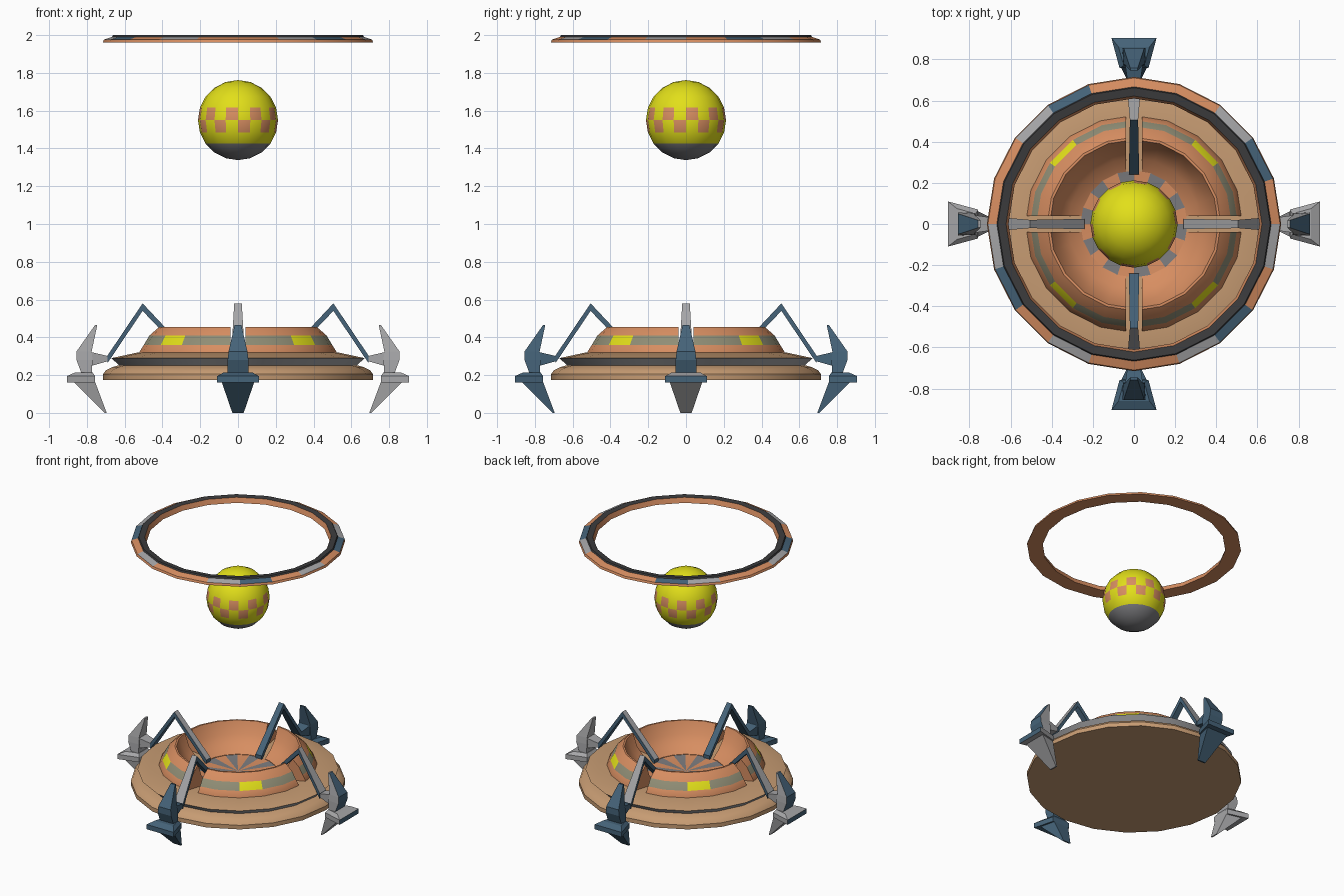
import bpy, bmesh
from math import sin, cos, pi, radians
from mathutils import Matrix, Vector

if "Cube" in bpy.data.objects:
    bpy.data.objects.remove(bpy.data.objects["Cube"])

SEGS = 20
PALETTE = {
    "orange": (0.68, 0.27, 0.12), "tan": (0.57, 0.33, 0.17),
    "yellow": (0.76, 0.74, 0.01), "olive": (0.28, 0.27, 0.18),
    "light_grey": (0.38, 0.38, 0.39), "mid_grey": (0.20, 0.20, 0.21),
    "charcoal": (0.045, 0.045, 0.047), "steel_blue": (0.06, 0.125, 0.19),
}
NAMES = list(PALETTE)
ID = {n: i for i, n in enumerate(NAMES)}
MATS = []
for n, c in PALETTE.items():
    m = bpy.data.materials.new(n)
    m.use_nodes = True
    m.diffuse_color = (*c, 1)
    m.node_tree.nodes["Principled BSDF"].inputs["Base Color"].default_value = (*c, 1)
    MATS.append(m)


def finish(name, bm, smooth=True):
    """Turn a bmesh into a named object carrying the palette."""
    bmesh.ops.recalc_face_normals(bm, faces=bm.faces)
    me = bpy.data.meshes.new(name)
    bm.to_mesh(me)
    bm.free()
    for m in MATS:
        me.materials.append(m)
    ob = bpy.data.objects.new(name, me)
    bpy.context.collection.objects.link(ob)
    if smooth:
        bpy.ops.object.select_all(action="DESELECT")
        ob.select_set(True)
        bpy.context.view_layer.objects.active = ob
        bpy.ops.object.shade_smooth_by_angle(angle=radians(30))
    return ob


def lathe(profile, colour, closed=False):
    """Revolve (radius, z) points; colour(row, segment) names each face's colour."""
    bm = bmesh.new()
    rings = []
    for r, z in profile:
        if r == 0:
            rings.append([bm.verts.new((0, 0, z))] * SEGS)
        else:
            rings.append([bm.verts.new((r * cos(2 * pi * s / SEGS), r * sin(2 * pi * s / SEGS), z))
                          for s in range(SEGS)])
    for row in range(len(rings) if closed else len(rings) - 1):
        a, b = rings[row], rings[(row + 1) % len(rings)]
        for s in range(SEGS):
            t = (s + 1) % SEGS
            corners = list(dict.fromkeys([a[s], a[t], b[t], b[s]]))
            bm.faces.new(corners).material_index = ID[colour(row, s)]
    return bm


def loft(bm, sections, colour):
    """Skin four-cornered sections and cap both ends."""
    rings = [[bm.verts.new(p) for p in sec] for sec in sections]
    faces = [bm.faces.new(rings[0]), bm.faces.new(rings[-1])]
    for a, b in zip(rings, rings[1:]):
        faces += [bm.faces.new((a[i], a[(i + 1) % 4], b[(i + 1) % 4], b[i])) for i in range(4)]
    bmesh.ops.recalc_face_normals(bm, faces=faces)
    for f in faces:
        f.normal_update()
        f.material_index = ID[colour(f)]


# Base: flat-bottomed dish with an undercut grey band and a striped floor
def base_colour(row, s):
    if row == 5:
        return "light_grey"
    if row == 8:
        return "mid_grey" if s % 2 else "orange"
    return "tan"


finish("base", lathe([(0, .175), (.715, .175), (.715, .205), (.70, .225), (.665, .243), (.63, .252),
                      (.67, .29), (.53, .32), (.26, .272), (0, .272)], base_colour))

# Bowl wall: one lathed ring split into four quadrants by slots
WALL = [(.53, .26), (.527, .325), (.505, .36), (.475, .41), (.422, .456),
        (.41, .456), (.375, .37), (.32, .31), (.26, .275), (.26, .26)]


def wall_colour(row, s):
    if row == 2:
        return "yellow" if s % 5 == 2 else "olive"
    return "orange"


for name, sx, sy in (("back_left", 1, 1), ("back_right", -1, 1),
                     ("front_left", 1, -1), ("front_right", -1, -1)):
    bm = lathe(WALL, wall_colour, closed=True)
    for side in (Vector((sx, 0, 0)), Vector((0, sy, 0))):
        cut = bmesh.ops.bisect_plane(bm, geom=bm.verts[:] + bm.edges[:] + bm.faces[:],
                                     plane_co=side * .04, plane_no=-side, clear_outer=True)
        edges = [e for e in cut["geom_cut"] if isinstance(e, bmesh.types.BMEdge)]
        for f in bmesh.ops.holes_fill(bm, edges=edges, sides=0)["faces"]:
            f.material_index = ID["orange"]
    finish("bowl_wall_" + name, bm)

# Floating ball: checked belt and grey underside
def ball_colour(row, s):
    if row < 3:
        return "mid_grey"
    if row in (4, 5) and (s + row) % 2:
        return "orange"
    return "yellow"


ball = [(.212 * sin(pi * i / 10) if 0 < i < 10 else 0, 1.55 - .212 * cos(pi * i / 10)) for i in range(11)]
finish("floating_ball", lathe(ball, ball_colour))

# Floating ring: coloured panels on the bevel, dark rim on top
PANELS = "OBGOOOBGOOGBOGOOGBOG"
LETTER = {"O": "orange", "B": "steel_blue", "G": "light_grey"}


def ring_colour(row, s):
    if row == 1:
        return LETTER[PANELS[s]]
    return "charcoal" if row in (2, 3) else "orange"


finish("floating_ring", lathe([(.715, 1.96), (.71, 1.976), (.667, 1.99), (.662, 2.0),
                               (.622, 1.996), (.61, 1.96)], ring_colour, closed=True))


# Legs: foot with blade, plate and spike, joined to the bowl by a bent strut
def flat(z, r0, r1, w0, w1):
    return [(r0, -w0, z), (r1, -w1, z), (r1, w1, z), (r0, w0, z)]


def upright(r, z0, z1, w):
    return [(r, -w, z0), (r, w, z0), (r, w, z1), (r, -w, z1)]


BLADE = [flat(0, .695, .705, .03, .03), flat(.16, .755, .865, .06, .085)]
PLATE = [flat(.16, .757, .905, .07, .11), flat(.195, .757, .905, .07, .11),
         flat(.215, .77, .86, .05, .075)]
SPIKE = [flat(.20, .775, .825, .055, .055), flat(.28, .77, .855, .05, .055),
         flat(.325, .775, .855, .045, .05), flat(.465, .745, .757, .018, .018)]
ARM = [upright(.685, .275, .30, .03), upright(.79, .245, .325, .045)]
OUTER_STRUT = [upright(.69, .265, .305, .036), upright(.505, .54, .58, .02)]
INNER_STRUT = [upright(.505, .54, .58, .02), upright(.24, .262, .297, .025)]

for name, turn in (("left", 0), ("back", 90), ("right", 180), ("front", 270)):
    sideways = turn % 180 == 0

    def foot_colour(f):
        if not sideways:
            return "steel_blue"
        high = f.calc_center_median().z > .16
        return "steel_blue" if high and f.normal.x > .5 else "light_grey"

    def outer_colour(f):
        return "light_grey" if f.normal.z > .3 and f.normal.x > .3 else "steel_blue"

    def inner_colour(f):
        return "light_grey" if sideways and f.normal.z > .3 else "steel_blue"

    spin = Matrix.Rotation(radians(turn), 4, "Z")
    for part, pieces in (("foot", [(BLADE, foot_colour), (PLATE, foot_colour),
                                   (SPIKE, foot_colour), (ARM, foot_colour)]),
                         ("strut", [(OUTER_STRUT, outer_colour), (INNER_STRUT, inner_colour)])):
        bm = bmesh.new()
        for sections, colour in pieces:
            loft(bm, sections, colour)
        bm.transform(spin)
        finish(f"{name}_{part}", bm, smooth=False)
